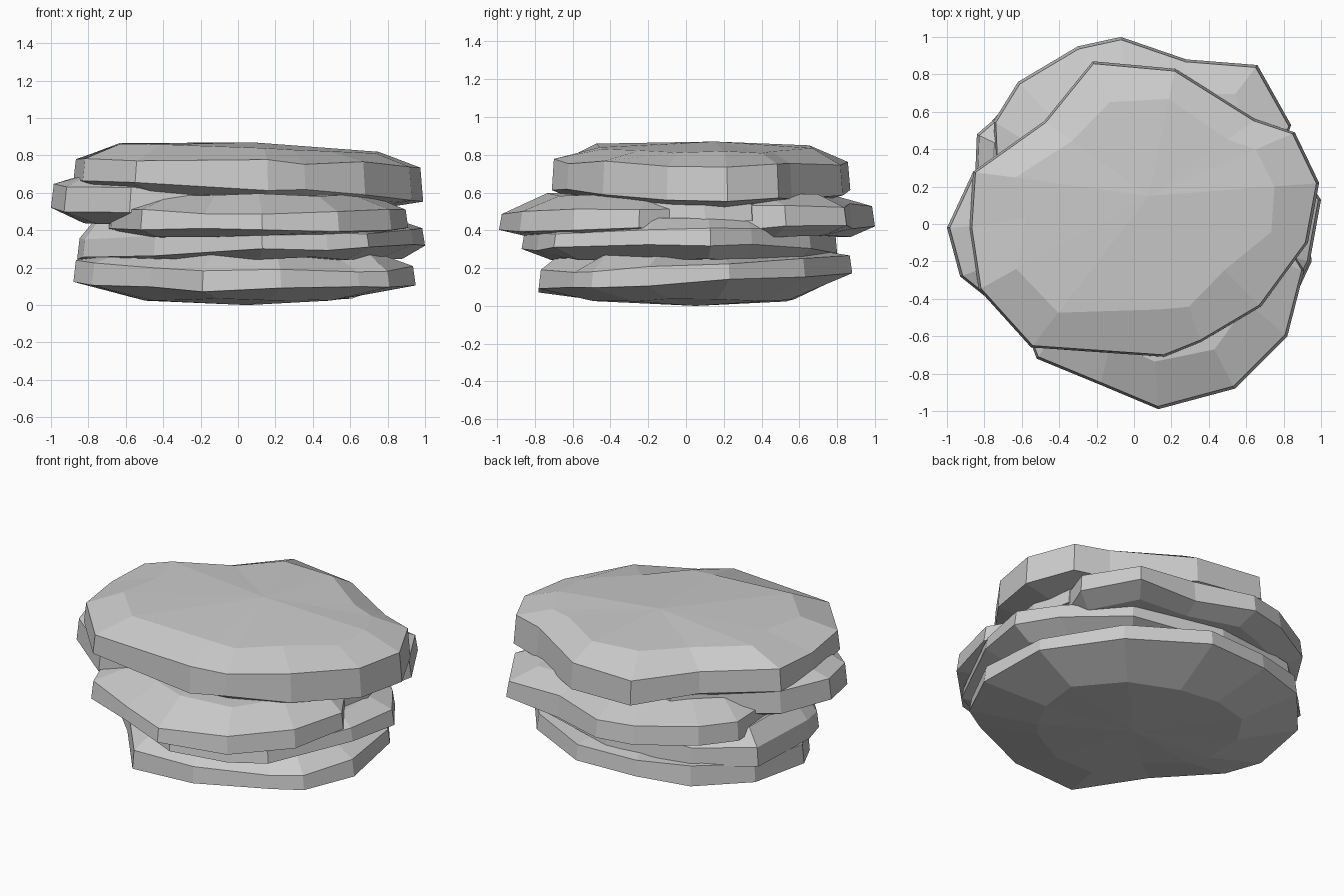
import bpy, bmesh, random

random.seed(4)


def slab(name, outline, lo, hi, under, over, base, peak, centre=(0.05, 0.05)):
    """Faceted slab. lo/hi = (z, x tilt, y tilt) of the rim edges,
    under/over = (scale, z, x tilt) of the inner rings, base/peak = middle heights."""
    bm = bmesh.new()
    cx, cy = centre

    def inner(spec):
        s, z, t = spec
        ring = []
        for x, y in outline:
            k = s + random.uniform(-0.06, 0.06)
            ring.append(bm.verts.new((cx + (x - cx) * k, cy + (y - cy) * k,
                                      z + t * x + random.uniform(-0.008, 0.008))))
        return ring

    def rim(spec, k):
        z, tx, ty = spec
        return [bm.verts.new((x * k, y * k, z + tx * x + ty * y + random.uniform(-0.012, 0.012)))
                for x, y in outline]

    rings = [inner(under), rim(lo, 1.0), rim(hi, 0.985), inner(over)]
    n = len(outline)
    for a, b in zip(rings, rings[1:]):
        for i in range(n):
            j = (i + 1) % n
            bm.faces.new((a[i], a[j], b[j], b[i]))
    bottom = bm.verts.new((cx, cy, base))
    top = bm.verts.new((cx, cy, peak))
    for i in range(n):
        j = (i + 1) % n
        bm.faces.new((rings[0][j], rings[0][i], bottom))
        bm.faces.new((rings[3][i], rings[3][j], top))
    bmesh.ops.recalc_face_normals(bm, faces=bm.faces)
    mesh = bpy.data.meshes.new(name)
    bm.to_mesh(mesh)
    bm.free()
    ob = bpy.data.objects.new(name, mesh)
    bpy.context.collection.objects.link(ob)
    return ob


# bottom layer, rounded underneath, cut away at the front left
slab("bottom_layer",
     [(-0.88, 0.08), (-0.78, -0.12), (-0.47, -0.43), (-0.19, -0.78), (0.23, -0.78),
      (0.65, -0.6), (0.81, -0.5), (0.95, -0.2), (0.9, 0.23), (0.6, 0.63),
      (0.15, 0.88), (-0.25, 0.86), (-0.57, 0.77), (-0.82, 0.48)],
     (0.12, 0.0, 0.05), (0.225, -0.01, 0.05), (0.62, 0.03, 0.0), (0.82, 0.275, 0.0),
     0.0, 0.3)

# lower middle layer, reaching out to the right and back left
slab("lower_middle_layer",
     [(-0.86, 0.0), (-0.83, -0.14), (-0.45, -0.55), (0.13, -0.87), (0.48, -0.79),
      (0.7, -0.7), (0.94, -0.2), (1.0, 0.13), (0.85, 0.35), (0.56, 0.66),
      (0.0, 0.8), (-0.55, 0.73), (-0.84, 0.48)],
     (0.285, 0.035, 0.0), (0.385, 0.03, 0.02), (0.84, 0.25, 0.0), (0.84, 0.46, 0.0),
     0.24, 0.45)

# middle layer, reaching out to the front and back
slab("middle_layer",
     [(-0.68, -0.3), (-0.52, -0.72), (-0.18, -0.86), (0.13, -0.99), (0.54, -0.88),
      (0.82, -0.6), (0.91, -0.25), (0.79, -0.05), (0.76, 0.3), (0.84, 0.53),
      (0.66, 0.85), (0.28, 0.88), (-0.07, 1.0), (-0.3, 0.95), (-0.62, 0.76),
      (-0.75, 0.55), (-0.73, 0.1)],
     (0.41, 0.0, 0.01), (0.515, 0.0, 0.02), (0.82, 0.37, 0.0), (0.75, 0.59, 0.0),
     0.36, 0.6)

# upper middle layer, reaching out to the left
slab("upper_middle_layer",
     [(-1.0, -0.02), (-0.93, -0.28), (-0.58, -0.56), (0.0, -0.55), (0.5, -0.45),
      (0.78, -0.25), (0.84, 0.1), (0.78, 0.35), (0.5, 0.52), (0.0, 0.66),
      (-0.35, 0.66), (-0.55, 0.46), (-0.86, 0.28)],
     (0.47, -0.04, 0.0), (0.59, -0.05, 0.0), (0.8, 0.44, 0.0), (0.84, 0.66, -0.04),
     0.42, 0.68)

# top layer, gently domed
slab("top_layer",
     [(-0.88, -0.02), (-0.83, -0.35), (-0.55, -0.66), (0.16, -0.71), (0.36, -0.63),
      (0.68, -0.44), (0.93, -0.1), (0.99, 0.22), (0.86, 0.49), (0.65, 0.56),
      (0.22, 0.83), (-0.22, 0.87), (-0.48, 0.55), (-0.86, 0.28)],
     (0.615, -0.05, -0.02), (0.765, -0.02, -0.01), (0.82, 0.56, -0.03), (0.72, 0.838, -0.025),
     0.54, 0.87, (0.08, 0.15))
